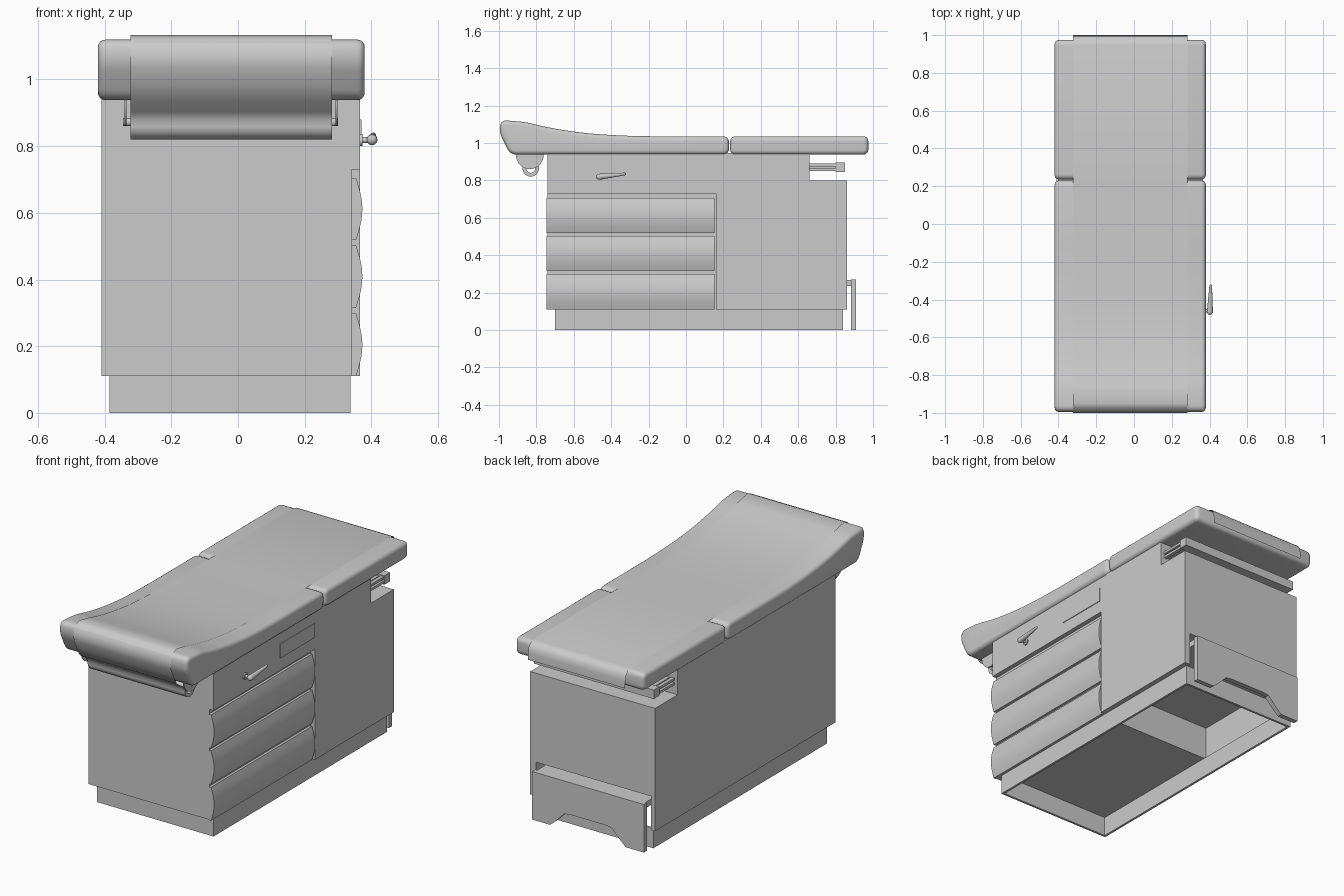
import bpy, bmesh, math
from mathutils import Vector

if "Cube" in bpy.data.objects:
    bpy.data.objects.remove(bpy.data.objects["Cube"])


def finish(name, bm, closed=True):
    if closed:
        bmesh.ops.recalc_face_normals(bm, faces=bm.faces)
    me = bpy.data.meshes.new(name)
    bm.to_mesh(me)
    bm.free()
    ob = bpy.data.objects.new(name, me)
    bpy.context.collection.objects.link(ob)
    return ob


def smooth(ob, deg=35):
    bpy.ops.object.select_all(action='DESELECT')
    bpy.context.view_layer.objects.active = ob
    ob.select_set(True)
    bpy.ops.object.shade_smooth_by_angle(angle=math.radians(deg))


def prism(name, pts, axis, lo, hi):
    """Extrude a (y,z) profile along x, or an (x,z) profile along y."""
    bm = bmesh.new()
    place = (lambda p, t: (t, p[0], p[1])) if axis == 'x' else (lambda p, t: (p[0], t, p[1]))
    a = [bm.verts.new(place(p, lo)) for p in pts]
    b = [bm.verts.new(place(p, hi)) for p in pts]
    bm.faces.new(a)
    bm.faces.new(b[::-1])
    for i in range(len(pts)):
        j = (i + 1) % len(pts)
        bm.faces.new((a[i], a[j], b[j], b[i]))
    return finish(name, bm)


def box(name, x0, x1, y0, y1, z0, z1):
    return prism(name, [(y0, z0), (y1, z0), (y1, z1), (y0, z1)], 'x', x0, x1)


def rounded(pts, r, n=5):
    """Round every corner of a closed profile."""
    out = []
    for i, p in enumerate(pts):
        p, a, b = Vector(p), Vector(pts[i - 1]), Vector(pts[(i + 1) % len(pts)])
        s = p + (a - p).normalized() * min(r, (a - p).length * 0.45)
        e = p + (b - p).normalized() * min(r, (b - p).length * 0.45)
        for k in range(n + 1):
            t = k / n
            out.append(s * (1 - t) ** 2 + p * 2 * t * (1 - t) + e * t * t)
    return out


def cut(ob, *cutters):
    """Subtract the cutters and remove them."""
    for c in cutters:
        m = ob.modifiers.new('cut', 'BOOLEAN')
        m.operation, m.object, m.solver = 'DIFFERENCE', c, 'EXACT'
        bpy.context.view_layer.objects.active = ob
        bpy.ops.object.modifier_apply(modifier=m.name)
        bpy.data.objects.remove(c)


def rod(name, x0, x1, y, z, r, n=24):
    circle = [(y + r * math.cos(2 * math.pi * i / n), z + r * math.sin(2 * math.pi * i / n)) for i in range(n)]
    ob = prism(name, circle, 'x', x0, x1)
    smooth(ob)
    return ob


# Cabinet with back notch, drawer recess and step cavity
cabinet = prism('cabinet', [(-0.74, 0.11), (0.86, 0.11), (0.86, 0.80), (0.66, 0.80),
                            (0.66, 0.945), (-0.74, 0.945)], 'x', -0.41, 0.366)
cut(cabinet, box('recess_cutter', 0.34, 0.5, -0.9, 0.16, 0.0, 0.73),
    box('cavity_cutter', -0.385, 0.33, 0.14, 1.0, 0.0, 0.30))

# Hollow plinth
plinth = box('plinth', -0.385, 0.338, -0.70, 0.84, 0, 0.11)
cut(plinth, box('plinth_cutter', -0.372, 0.325, -0.687, 0.827, -0.1, 0.2))

# Bulged drawer fronts
for i, (z0, z1) in enumerate([(0.11, 0.298), (0.315, 0.503), (0.518, 0.705)]):
    arc = [(0.354 + 0.019 * math.sin(math.pi * k / 10), z0 + (z1 - z0) * k / 10) for k in range(11)]
    smooth(prism(f'drawer_{i + 1}', [(0.34, z0)] + arc + [(0.34, z1)], 'y', -0.745, 0.152))

# Side control plate
box('control_plate', 0.36, 0.370, -0.15, 0.155, 0.80, 0.88)

# Pull-out step: arched front panel and tread
L, W = -0.375, 0.695
arch = [(0, 0), (0.16, 0), (0.21, 0.03), (0.29, 0.085), (0.34, 0.09), (0.66, 0.09),
        (0.71, 0.085), (0.79, 0.03), (0.84, 0), (1, 0), (1, 0.27), (0, 0.27)]
prism('step_panel', [(L + W * u, z) for u, z in arch], 'y', 0.882, 0.91)
box('step_tread', L + 0.01, L + W - 0.01, 0.58, 0.89, 0.235, 0.268)

# Leg-rest storage under the foot end
box('leg_rest_front', -0.395, 0.35, 0.80, 0.85, 0.845, 0.895)
box('leg_rest_tray', -0.36, 0.315, 0.65, 0.81, 0.855, 0.885)
for x in (-0.39, 0.325):
    for z in (0.85, 0.875):
        box('leg_rest_rail', x, x + 0.02, 0.65, 0.81, z, z + 0.014)

# Cushions
top = [(-0.95, 1.13), (-0.86, 1.112), (-0.78, 1.092), (-0.70, 1.076), (-0.6, 1.06),
       (-0.5, 1.049), (-0.4, 1.042), (-0.28, 1.037), (-0.15, 1.035)]
head = rounded([(-0.94, 0.938), (-0.998, 1.055), (-0.99, 1.122), *top[1:], (0.23, 1.035),
                (0.23, 0.938)], 0.035)
foot = rounded([(0.236, 0.938), (0.236, 1.035), (0.975, 1.035), (0.975, 0.938)], 0.03)
for name, prof in (('head_cushion', head), ('foot_cushion', foot)):
    ob = prism(name, prof, 'x', -0.42, 0.38)
    b = ob.modifiers.new('soft_edge', 'BEVEL')
    b.limit_method, b.angle_limit = 'ANGLE', math.radians(60)
    b.width, b.segments, b.use_clamp_overlap = 0.022, 4, False
    bpy.context.view_layer.objects.active = ob
    bpy.ops.object.modifier_apply(modifier=b.name)
    smooth(ob, 45)

# Paper sheet from the roll over both cushions
path = [(-0.874, 0.86), (-0.877, 0.88), (-0.892, 0.902), (-0.945, 0.936), (-0.972, 0.985), (-0.996, 1.035),
        (-1.0, 1.065), (-0.993, 1.10), (-0.975, 1.122)]
path += [(y, z + 0.003) for y, z in top]
path += [(0.23, 1.038), (0.95, 1.038), (0.978, 1.03), (0.994, 1.01), (0.999, 0.98), (1.0, 0.942)]
bm = bmesh.new()
rows = [[bm.verts.new((x, y, z)) for x in (-0.322, 0.282)] for y, z in path]
for p, q in zip(rows, rows[1:]):
    bm.faces.new((p[0], p[1], q[1], q[0]))
smooth(finish('paper_sheet', bm, False), 60)

# Paper roll (hollow), spindle and hangers
roll = rod('paper_roll', -0.322, 0.282, -0.83, 0.864, 0.044, 32)
cut(roll, rod('roll_cutter', -0.5, 0.5, -0.83, 0.864, 0.024))
smooth(roll)
rod('roll_spindle', -0.345, 0.30, -0.83, 0.872, 0.012)
hanger = [(-0.835 + 0.075 * math.cos(math.pi * k / 14), 0.94 - 0.08 * math.sin(math.pi * k / 14)) for k in range(15)]
for x in (-0.341, 0.293):
    smooth(prism('roll_hanger', hanger, 'x', x, x + 0.006))

# Lever on the right side
rod('lever_pivot', 0.36, 0.405, -0.46, 0.818, 0.009)
rod('lever_collar', 0.36, 0.373, -0.46, 0.818, 0.018)
a, b = Vector((0.402, -0.465, 0.819)), Vector((0.406, -0.327, 0.834))
d = b - a
bpy.ops.mesh.primitive_cone_add(vertices=20, radius1=0.016, radius2=0.007, depth=d.length,
                                location=(a + b) / 2, rotation=d.to_track_quat('Z', 'Y').to_euler())
bpy.context.object.name = 'lever_handle'
smooth(bpy.context.object)
for name, p, r in (('lever_knob', a, 0.016), ('lever_tip', b, 0.007)):
    bpy.ops.mesh.primitive_uv_sphere_add(segments=20, ring_count=12, radius=r, location=p)
    bpy.context.object.name = name
    smooth(bpy.context.object)
